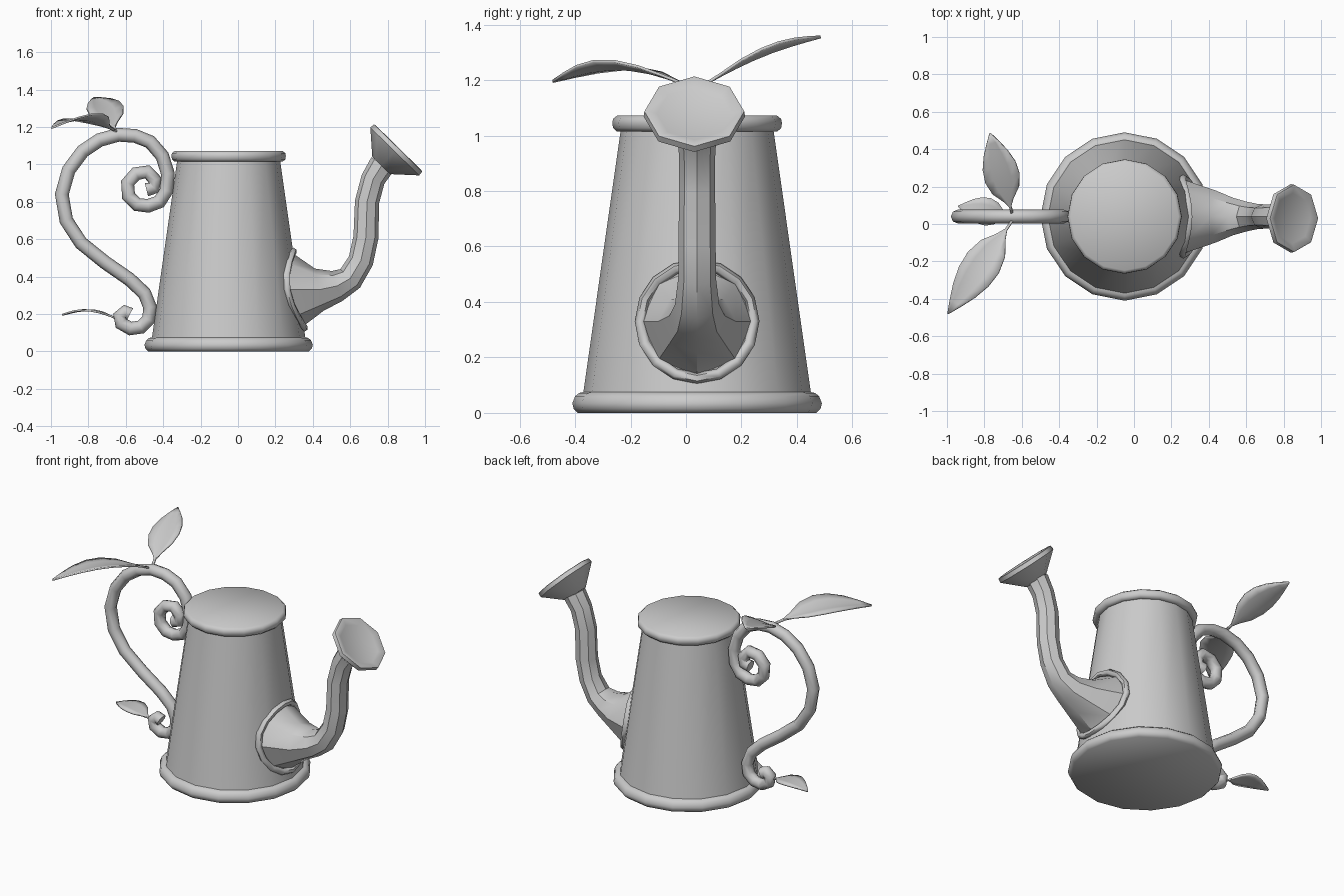
import bpy, bmesh, math
from mathutils import Vector

if "Cube" in bpy.data.objects:
    bpy.data.objects.remove(bpy.data.objects["Cube"])

CX, CY = -0.05, 0.04     # body axis; spout and handle lie in the plane y = CY


def finish(name, bm, angle=40):
    bmesh.ops.recalc_face_normals(bm, faces=bm.faces)
    me = bpy.data.meshes.new(name)
    bm.to_mesh(me)
    bm.free()
    ob = bpy.data.objects.new(name, me)
    bpy.context.collection.objects.link(ob)
    bpy.ops.object.select_all(action='DESELECT')
    ob.select_set(True)
    bpy.context.view_layer.objects.active = ob
    bpy.ops.object.shade_smooth_by_angle(angle=math.radians(angle))
    return ob


def loft(name, rings, cap=True, loop=False, angle=40):
    """Skin a list of closed rings of points."""
    bm = bmesh.new()
    vs = [[bm.verts.new(p) for p in r] for r in rings]
    n = len(vs[0])
    pairs = list(zip(vs, vs[1:])) + ([(vs[-1], vs[0])] if loop else [])
    for a, b in pairs:
        for i in range(n):
            j = (i + 1) % n
            bm.faces.new((a[i], a[j], b[j], b[i]))
    if cap and not loop:
        bm.faces.new(vs[0])
        bm.faces.new(vs[-1])
    return finish(name, bm, angle)


def tube_rings(path, sides=8):
    """Rings around a path of (x, z, radius[, y radius]) in the plane y = CY."""
    rings = []
    for i, p in enumerate(path):
        a, b = path[max(i - 1, 0)], path[min(i + 1, len(path) - 1)]
        t = Vector((b[0] - a[0], 0, b[1] - a[1])).normalized()
        nrm = Vector((-t.z, 0, t.x))
        ry = p[3] if len(p) > 3 else p[2]
        ring = []
        for k in range(sides):
            g = 2 * math.pi * k / sides
            ring.append(Vector((p[0], CY, p[1])) + nrm * p[2] * math.cos(g)
                        + Vector((0, ry * math.sin(g), 0)))
        rings.append(ring)
    return rings


def on_body(g, r):
    """Point of a circle round the spout root, projected onto the body wall."""
    y, z = r * math.sin(g), 0.33 + r * math.cos(g)
    R = 0.41 - (z - 0.08) * 0.1436
    return Vector((CX + math.sqrt(R * R - y * y), CY + y, z))


# Body with rolled bottom and top rims
profile = [(0.43, 0), (0.445, 0.015), (0.45, 0.035), (0.44, 0.06), (0.425, 0.072),
           (0.41, 0.075), (0.276, 1.015), (0.29, 1.015), (0.303, 1.027),
           (0.306, 1.045), (0.303, 1.06), (0.288, 1.072)]
loft("can_body", [[(CX + r * math.cos(k * math.pi / 8), CY + r * math.sin(k * math.pi / 8), z)
                   for k in range(16)] for r, z in profile], angle=50)

# Spout with flared sprinkler head
spout = [(0.435, 0.33, 0.115, 0.14), (0.53, 0.35, 0.085, 0.10), (0.60, 0.39, 0.072, 0.08),
         (0.657, 0.485, 0.068), (0.684, 0.61, 0.067), (0.69, 0.80, 0.065),
         (0.722, 0.92, 0.065), (0.772, 1.0, 0.07)]
root = [on_body(2 * math.pi * k / 8, 0.2) - Vector((0.01, 0, 0)) for k in range(8)]
loft("spout", [root] + tube_rings(spout))
head = [(0.765, 0.994, 0.066), (0.838, 1.069, 0.183), (0.856, 1.087, 0.18),
        (0.858, 1.089, 0.172), (0.848, 1.079, 0.135)]
axis = Vector((0.7, 0, 0.714))
head_rings = []
for x, z, r in head:
    n = Vector((-axis.z, 0, axis.x))
    head_rings.append([Vector((x, CY - 0.01, z)) + n * r * math.cos(k * math.pi / 4)
                       + Vector((0, r * math.sin(k * math.pi / 4), 0)) for k in range(8)])
loft("sprinkler_head", head_rings, angle=46)

# Collar where the spout meets the body
collar = []
mid = on_body(0, 0.0)
for k in range(16):
    g = 2 * math.pi * k / 16
    p = on_body(g, 0.205)
    out = Vector((0, math.sin(g), math.cos(g)))
    collar.append([p + out * 0.02 * math.cos(h * math.pi / 3)
                   + Vector((0.02 * math.sin(h * math.pi / 3), 0, 0)) for h in range(6)])
loft("spout_collar", collar, loop=True, angle=60)

# Vine handle with a curl at each end
vine = [(-.49, .865), (-.45, .875), (-.443, .915), (-.485, .96), (-.545, .95), (-.59, .90),
        (-.585, .83), (-.54, .785), (-.48, .778), (-.42, .80), (-.382, .86), (-.375, .95),
        (-.405, 1.045), (-.47, 1.12), (-.55, 1.152), (-.64, 1.158), (-.74, 1.13),
        (-.83, 1.07), (-.905, .97), (-.942, .84), (-.918, .70), (-.84, .58), (-.71, .475),
        (-.58, .385), (-.50, .31), (-.47, .235), (-.478, .17), (-.52, .13), (-.575, .122),
        (-.625, .15), (-.632, .19), (-.605, .212), (-.578, .198)]
loft("vine_handle", tube_rings([(x, z, 0.037) for x, z in vine]), angle=60)


# Leaves: arched blades on short stalks
def leaf(name, base, tip, width, arch, lift, roll):
    base, tip = Vector(base), Vector(tip)
    side = (tip - base).cross(Vector((0, 0, 1))).normalized()
    bm = bmesh.new()
    rows = []
    for t, w in [(0, .07), (.1, .07), (.18, .3), (.3, .78), (.45, 1), (.6, .95),
                 (.75, .7), (.88, .37), (1, .03)]:
        row = []
        for s in (-1, -.5, 0, .5, 1):
            p = base.lerp(tip, t) + side * s * w * width
            p.z += arch * math.sin(math.pi * t) + w * (lift * abs(s) + roll * s)
            row.append(bm.verts.new(p))
        rows.append(row)
    for a, b in zip(rows, rows[1:]):
        for i in range(4):
            bm.faces.new((a[i], a[i + 1], b[i + 1], b[i]))
    ob = finish(name, bm)
    mod = ob.modifiers.new("thickness", 'SOLIDIFY')
    mod.thickness = 0.01
    mod.offset = 0


leaf("leaf_front", (-.65, .02, 1.175), (-.995, -.48, 1.195), .10, .055, .015, -.015)
leaf("leaf_back", (-.65, .05, 1.175), (-.77, .485, 1.355), .095, .02, .015, .02)
leaf("leaf_low", (-.65, .04, .175), (-.94, .095, .195), .075, .035, .0, .0)
